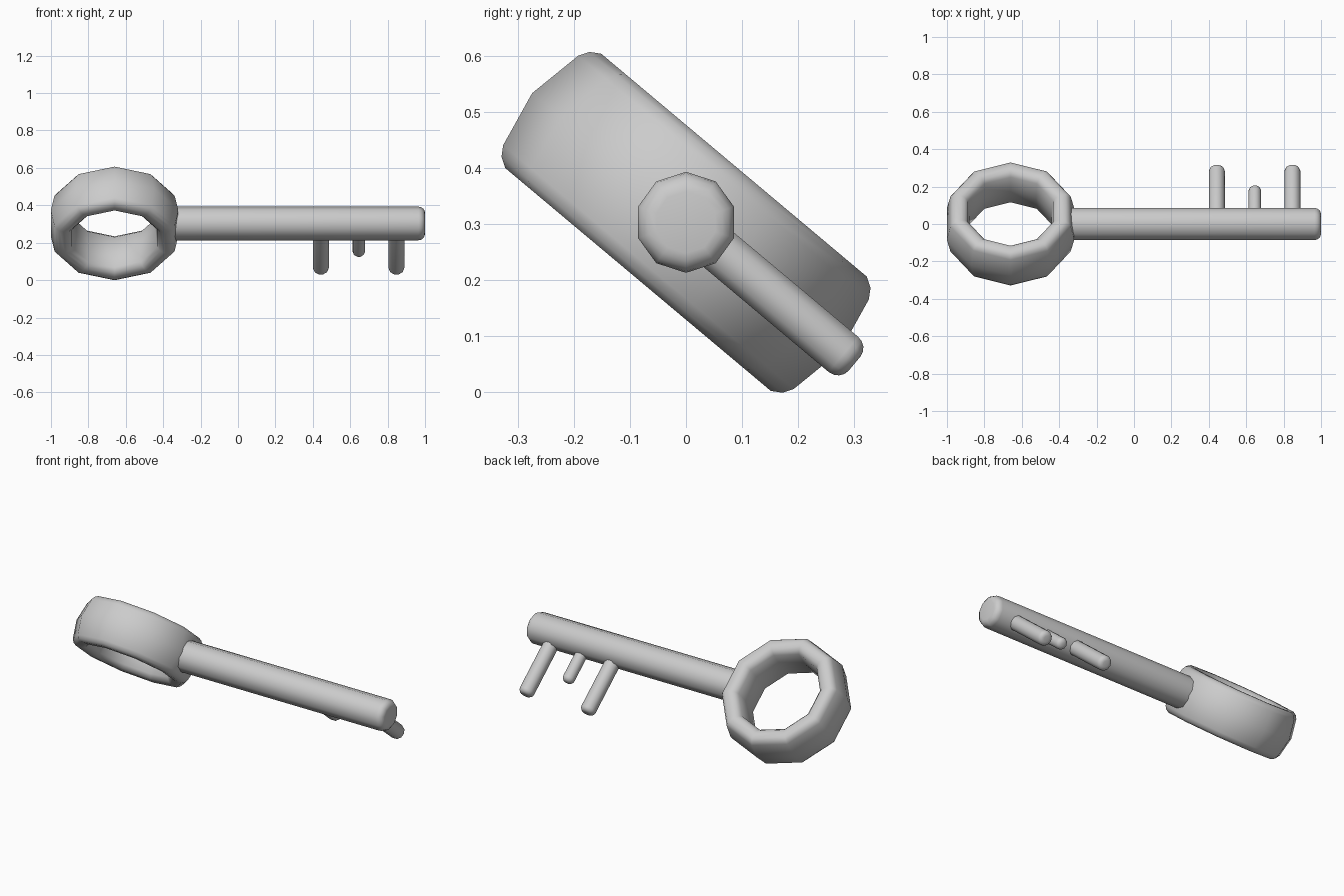
import bpy, bmesh
from math import radians, cos, sin, pi
from mathutils import Matrix, Vector

if "Cube" in bpy.data.objects:
    bpy.data.objects.remove(bpy.data.objects["Cube"])

CENTRE_Z = 0.303
SIDES = 10
TILT = Matrix.Rotation(radians(-40), 4, 'X')   # the key lies tilted about its long axis


def lathe(name, profile, matrix, phase=0.0, closed=False):
    """Spin a (radius, height) profile round local z with ten sides."""
    bm = bmesh.new()
    rings = []
    for i in range(SIDES):
        a = phase + 2 * pi * i / SIDES
        rings.append([bm.verts.new((r * cos(a), r * sin(a), h)) for r, h in profile])
    n = len(profile)
    for i in range(SIDES):
        a, b = rings[i], rings[(i + 1) % SIDES]
        for j in range(n if closed else n - 1):
            k = (j + 1) % n
            bm.faces.new((a[j], b[j], b[k], a[k]))
    if not closed:
        bm.faces.new([r[0] for r in rings])
        bm.faces.new([r[-1] for r in rings])
    bmesh.ops.recalc_face_normals(bm, faces=bm.faces)
    bm.transform(matrix)
    mesh = bpy.data.meshes.new(name)
    bm.to_mesh(mesh)
    bm.free()
    obj = bpy.data.objects.new(name, mesh)
    bpy.context.collection.objects.link(obj)
    bpy.ops.object.select_all(action='DESELECT')
    obj.select_set(True)
    bpy.context.view_layer.objects.active = obj
    bpy.ops.object.shade_smooth_by_angle(angle=radians(40))
    return obj


def rod(radius, start, end, bevel):
    """Profile of a rod with a rounded far end."""
    arc = [(radius - bevel + bevel * cos(t * pi / 8), end - bevel + bevel * sin(t * pi / 8))
           for t in range(5)]
    return [(radius, start)] + arc


def at(x):
    return Matrix.Translation((x, 0, CENTRE_Z))


# Ring handle: tall rounded section, slightly bulged outer wall
upper = [(0.338, 0.104), (0.327, 0.122), (0.309, 0.133), (0.278, 0.133),
         (0.258, 0.126), (0.239, 0.104)]
section = [(0.358, 0.0)] + upper + [(0.231, 0.0)] + [(r, -h) for r, h in reversed(upper)]
lathe("ring_handle", section, at(-0.66) @ TILT, phase=pi / 10, closed=True)

# Shaft
lathe("shaft", rod(0.09, -0.37, 1.0, 0.035), at(0) @ Matrix.Rotation(pi / 2, 4, 'Y'))

# Teeth
for i, (x, radius, length) in enumerate([(0.443, 0.043, 0.392), (0.646, 0.034, 0.255),
                                         (0.847, 0.043, 0.392)]):
    lathe(f"tooth_{i + 1}", rod(radius, 0.03, length, 0.026),
          at(x) @ TILT @ Matrix.Rotation(-pi / 2, 4, 'X'))
